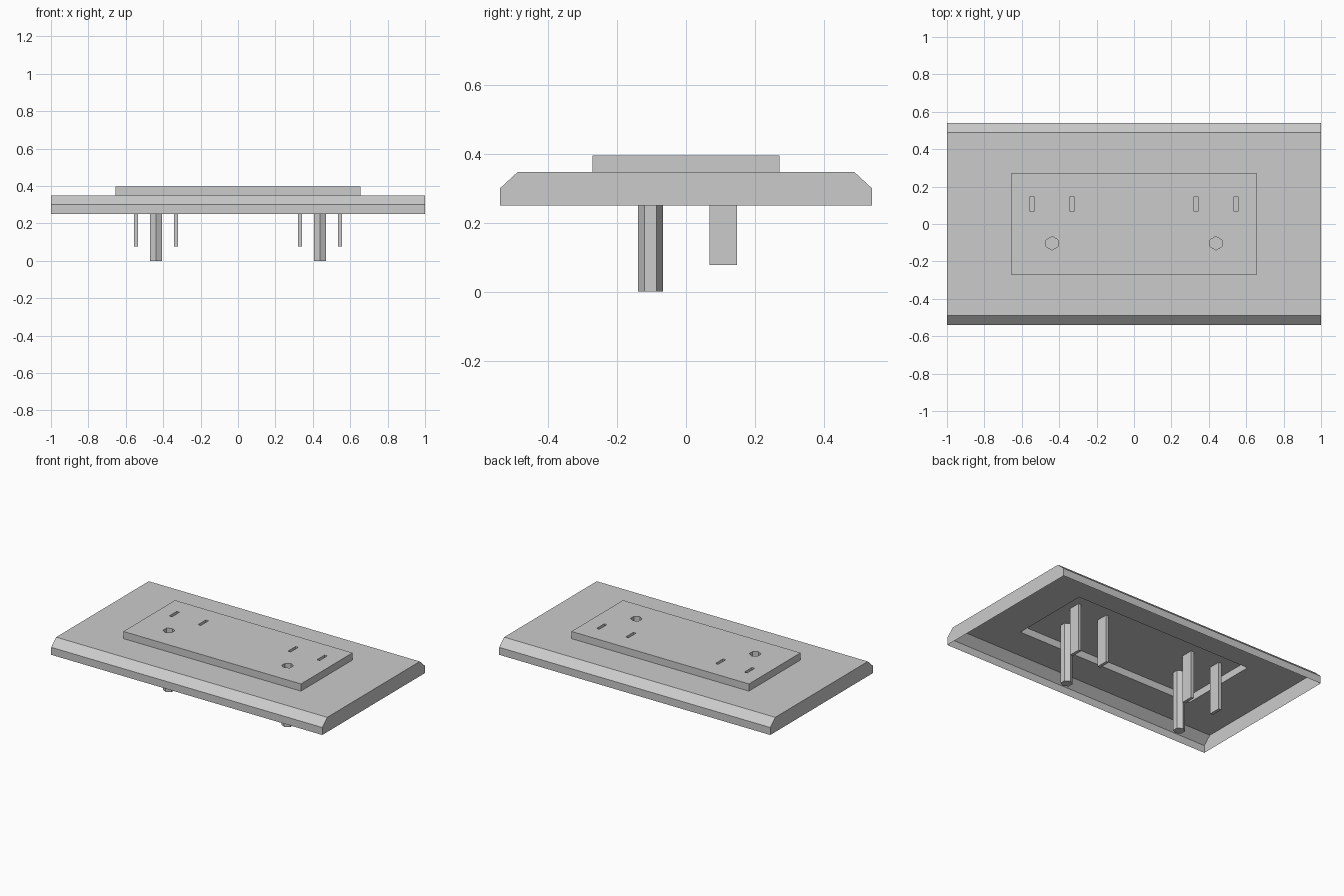
import bpy, bmesh, math

if "Cube" in bpy.data.objects:
    bpy.data.objects.remove(bpy.data.objects["Cube"])

RIM, EDGE, TOP, PANEL = 0.25, 0.30, 0.348, 0.396
PX, PY = 0.655, 0.272


def rect(cx, cy, hx, hy):
    return [(cx - hx, cy - hy), (cx + hx, cy - hy), (cx + hx, cy + hy), (cx - hx, cy + hy)]


def hexagon(cx, cy, r):
    return [(cx + r * math.sin(i * math.pi / 3), cy + r * math.cos(i * math.pi / 3)) for i in range(6)]


def ring(bm, pts, z):
    return [bm.verts.new((x, y, z)) for x, y in pts]


def loop_edges(bm, vs):
    out = []
    for a, b in zip(vs, vs[1:] + vs[:1]):
        out.append(bm.edges.get((a, b)) or bm.edges.new((a, b)))
    return out


def bridge(bm, a, b):
    n = len(a)
    for i in range(n):
        j = (i + 1) % n
        bm.faces.new((a[i], a[j], b[j], b[i]))


def fill(bm, loops):
    # flat sheet bounded by an outer loop, with holes
    edges = [e for vs in loops for e in loop_edges(bm, vs)]
    bmesh.ops.triangle_fill(bm, edges=edges, use_beauty=True, normal=(0, 0, 1))


def finish(bm, name):
    # consistent normals, with the visible top sheet facing up
    bmesh.ops.recalc_face_normals(bm, faces=bm.faces[:])
    top = max(bm.faces, key=lambda f: f.calc_center_median().z)
    if top.normal.z < 0:
        bmesh.ops.reverse_faces(bm, faces=bm.faces[:])
    flat = [e for e in bm.edges if len(e.link_faces) == 2 and e.calc_face_angle(1) < 0.001]
    bmesh.ops.dissolve_limit(bm, angle_limit=0.001, verts=[], edges=flat)
    me = bpy.data.meshes.new(name)
    bm.to_mesh(me)
    bm.free()
    bpy.context.collection.objects.link(bpy.data.objects.new(name, me))


# Hollow cover plate: chamfered long edges, open underside, panel opening
bm = bmesh.new()
rim = ring(bm, rect(0, 0, 1, 0.54), RIM)
edge = ring(bm, rect(0, 0, 1, 0.54), EDGE)
top = ring(bm, rect(0, 0, 1, 0.488), TOP)
bridge(bm, rim, edge)
bridge(bm, edge, top)
fill(bm, [top, ring(bm, rect(0, 0, PX, PY), TOP)])
finish(bm, "cover_plate")

# Raised socket panel with deep pin wells hanging below
bm = bmesh.new()
base = ring(bm, rect(0, 0, PX, PY), TOP)
face = ring(bm, rect(0, 0, PX, PY), PANEL)
bridge(bm, base, face)
loops = [face]
for s in (-1, 1):
    cx = s * 0.438
    wells = [(rect(cx + d, 0.108, 0.01, 0.04), 0.077) for d in (-0.107, 0.107)]
    wells.append((hexagon(cx, -0.103, 0.036), 0.0))
    for pts, depth in wells:
        mouth, floor = ring(bm, pts, PANEL), ring(bm, pts, depth)
        bridge(bm, mouth, floor)
        bm.faces.new(floor)
        loops.append(mouth)
fill(bm, loops)
finish(bm, "socket_panel")
